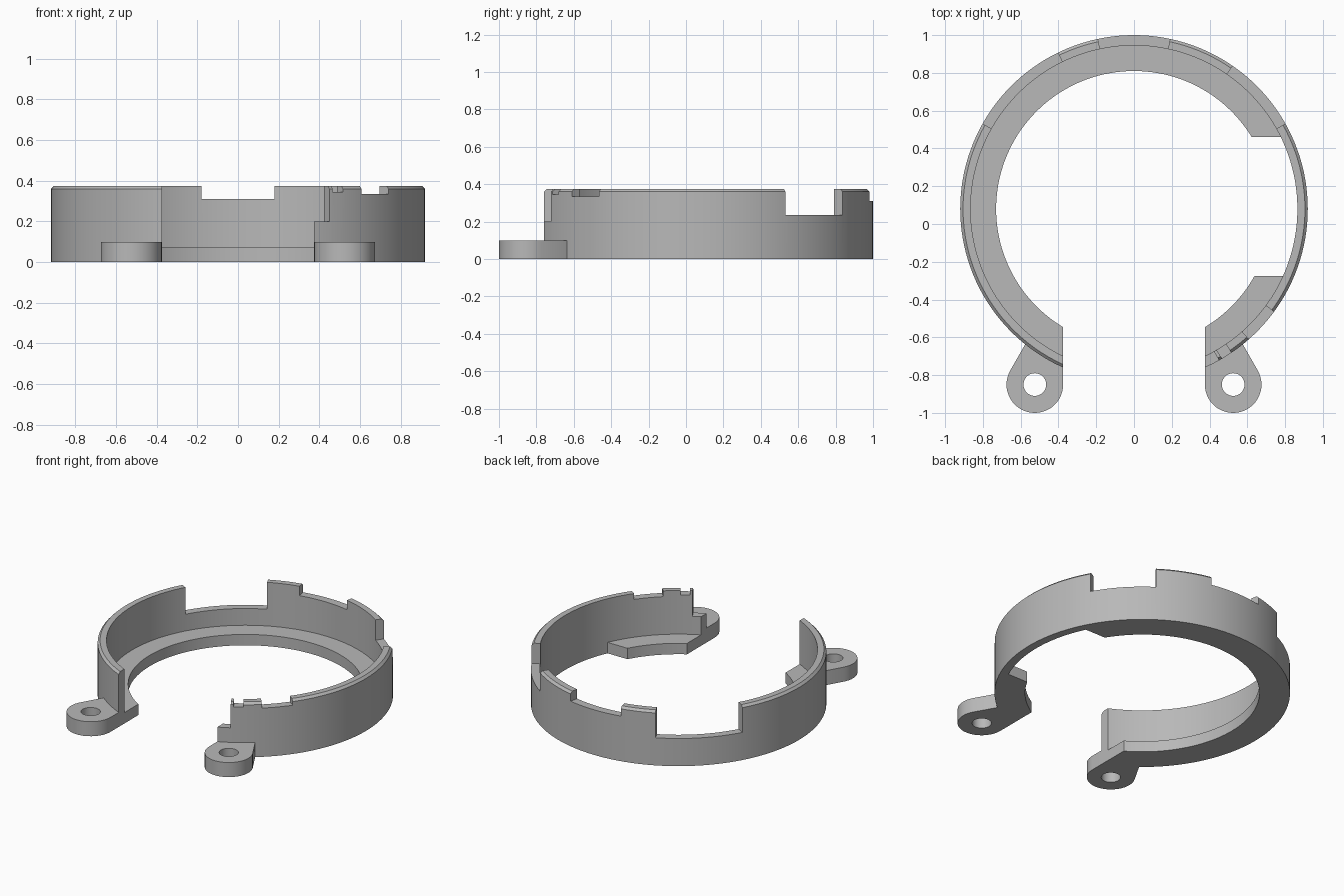
import bpy, bmesh
from math import radians, cos, sin, pi

cube = bpy.data.objects.get("Cube")
if cube:
    bpy.data.objects.remove(cube, do_unlink=True)

CY = 0.08            # ring centre in y
R_OUT, R_WALL, R_IN = 0.92, 0.865, 0.73
HEIGHT, FLANGE_H, EAR_H = 0.375, 0.075, 0.10
GAP = 0.375          # half width of the front opening

grey = bpy.data.materials.new("plain_grey")
grey.use_nodes = True
grey.diffuse_color = (0.48, 0.48, 0.48, 1)
grey.node_tree.nodes["Principled BSDF"].inputs["Base Color"].default_value = (0.48, 0.48, 0.48, 1)


def to_object(name, bm):
    bmesh.ops.recalc_face_normals(bm, faces=bm.faces)
    mesh = bpy.data.meshes.new(name)
    bm.to_mesh(mesh)
    bm.free()
    mesh.materials.append(grey)
    obj = bpy.data.objects.new(name, mesh)
    bpy.context.collection.objects.link(obj)
    return obj


def revolve(name, profile, steps=144):
    """Closed ring from an (r, z) profile."""
    bm = bmesh.new()
    rings = []
    for i in range(steps):
        a = 2 * pi * i / steps
        rings.append([bm.verts.new((r * cos(a), CY + r * sin(a), z)) for r, z in profile])
    n = len(profile)
    for i in range(steps):
        p, q = rings[i], rings[(i + 1) % steps]
        for j in range(n):
            k = (j + 1) % n
            bm.faces.new((p[j], q[j], q[k], p[k]))
    return to_object(name, bm)


def prism(name, outline, z0, z1):
    """Upright prism from an (x, y) outline."""
    bm = bmesh.new()
    low = [bm.verts.new((x, y, z0)) for x, y in outline]
    high = [bm.verts.new((x, y, z1)) for x, y in outline]
    bm.faces.new(low)
    bm.faces.new(high)
    for i in range(len(low)):
        k = (i + 1) % len(low)
        bm.faces.new((low[i], low[k], high[k], high[i]))
    return to_object(name, bm)


def arc(cx, cy, r, a0, a1, steps):
    angles = [radians(a0 + (a1 - a0) * i / steps) for i in range(steps + 1)]
    return [(cx + r * cos(a), cy + r * sin(a)) for a in angles]


def box(x0, x1, y0, y1, z0=-0.5, z1=1.0):
    return prism("cutter", [(x0, y0), (x1, y0), (x1, y1), (x0, y1)], z0, z1)


def notch(a0, a1, floor):
    """Radial cutter that opens the rim between two angles."""
    outline = arc(0, CY, 0.78, a0, a1, 10) + arc(0, CY, 1.05, a1, a0, 10)
    return prism("cutter", outline, floor, 1.0)


def cut(obj, cutters):
    bpy.context.view_layer.objects.active = obj
    for c in cutters:
        c.hide_render = True
        mod = obj.modifiers.new("cut", "BOOLEAN")
        mod.operation = "DIFFERENCE"
        mod.solver = "EXACT"
        mod.object = c
        bpy.ops.object.modifier_apply(modifier=mod.name)
        bpy.data.objects.remove(c, do_unlink=True)


# Outer wall with chamfered rim, front opening and rim notches
wall = revolve("outer_wall", [(R_WALL, 0), (R_OUT, 0), (R_OUT, HEIGHT - 0.015),
                              (R_OUT - 0.015, HEIGHT), (R_WALL, HEIGHT)])
notches = [
    (116, 150.6, 0.19),      # deep notch, right rear
    (78, 102, 0.31),         # shallow notch, rear
    (29.4, 55.4, 0.235),     # deep notch, left rear
    (-48.6, -36.3, 0.335),   # rim slots near the left end
    (-59.6, -55.8, 0.345),
    (-80, -60.7, 0.20),      # stepped left end
]
cut(wall, [box(-GAP, GAP, -1.5, 0)] + [notch(*n) for n in notches])

# Inner flange, interrupted on the left side
flange = revolve("inner_flange", [(R_IN, 0), (R_WALL + 0.001, 0),
                                  (R_WALL + 0.001, FLANGE_H), (R_IN, FLANGE_H)])
cut(flange, [box(-GAP, GAP, -1.5, 0), box(0.3, 1.2, -0.275, 0.46)])

# Mounting ears with screw holes
parts = [wall, flange]
for side, label in ((1, "left"), (-1, "right")):
    outline = arc(0.525, -0.85, 0.15, -180, 30, 28)
    outline += [(0.575, -0.635), (0.56, -0.62), (GAP, -0.72)]
    ear = prism(label + "_mounting_ear", [(side * x, y) for x, y in outline], 0, EAR_H)
    hole = arc(side * 0.525, -0.85, 0.06, 0, 352.5, 47)
    cut(ear, [prism("cutter", hole, -0.5, 0.5)])
    parts.append(ear)

# Smooth curved faces, keep edges crisp
bpy.ops.object.select_all(action="DESELECT")
for p in parts:
    p.select_set(True)
bpy.context.view_layer.objects.active = wall
bpy.ops.object.shade_smooth_by_angle(angle=radians(30))
